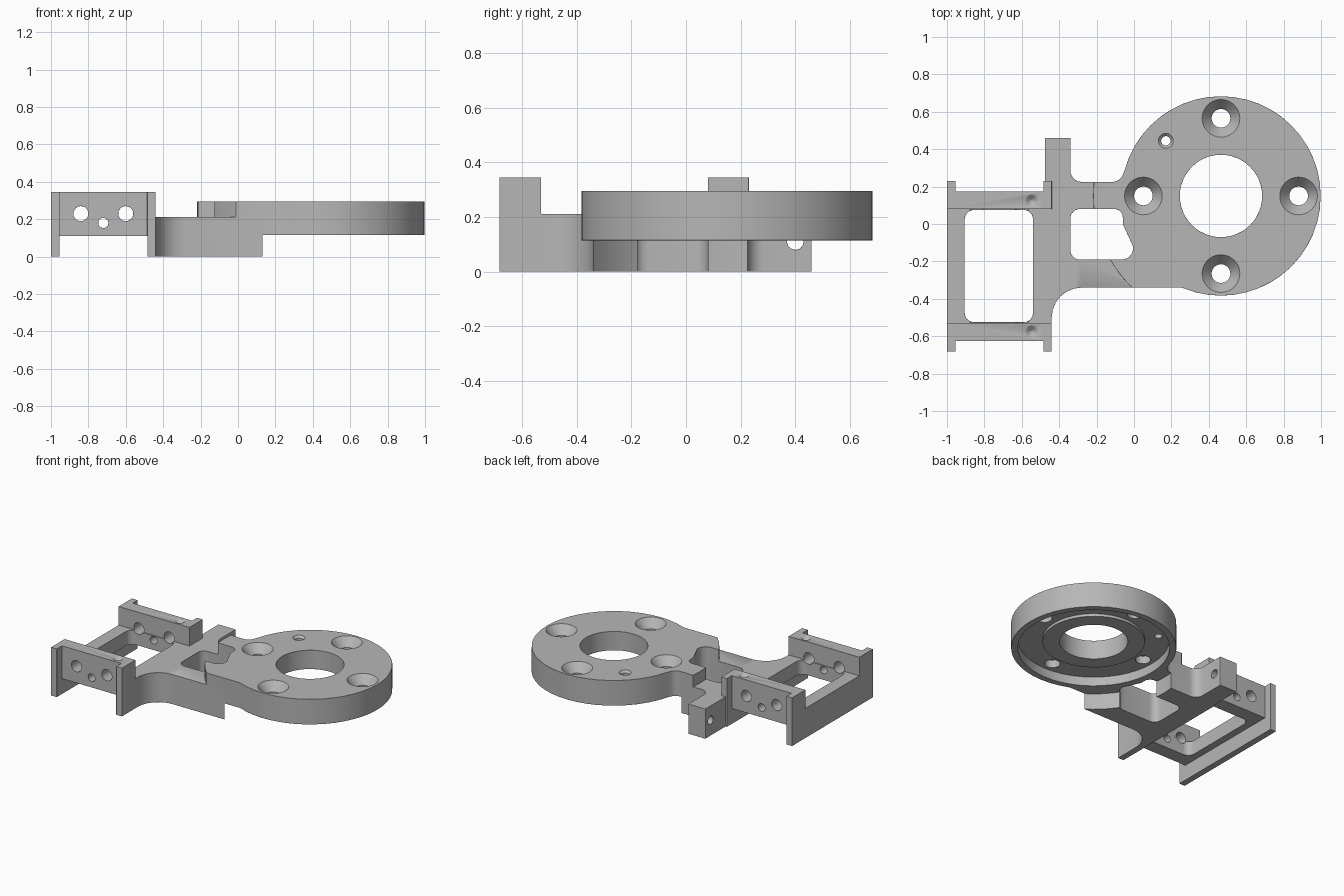
import bpy, bmesh, math
from mathutils import Vector

cube = bpy.data.objects.get("Cube")
if cube:
    bpy.data.objects.remove(cube, do_unlink=True)

grey = bpy.data.materials.new("machined grey")
grey.use_nodes = True
tone = (0.47, 0.47, 0.47, 1)
grey.diffuse_color = tone
for node in grey.node_tree.nodes:
    if node.type == 'BSDF_PRINCIPLED':
        node.inputs["Base Color"].default_value = tone

CX, CY, R = 0.465, 0.15, 0.533      # ring centre and radius
TOP, ARM_TOP, RING_BOTTOM = 0.295, 0.212, 0.115
WALL_TOP, FRAME_BOTTOM = 0.345, 0.11


def make(name, bm):
    bmesh.ops.recalc_face_normals(bm, faces=bm.faces[:])
    mesh = bpy.data.meshes.new(name)
    bm.to_mesh(mesh)
    bm.free()
    mesh.materials.append(grey)
    ob = bpy.data.objects.new(name, mesh)
    bpy.context.scene.collection.objects.link(ob)
    return ob


def loft(name, rings):
    """Closed solid through rings of equal point count."""
    bm = bmesh.new()
    loops = [[bm.verts.new(p) for p in ring] for ring in rings]
    n = len(loops[0])
    for a, b in zip(loops, loops[1:]):
        for i in range(n):
            j = (i + 1) % n
            bm.faces.new((a[i], a[j], b[j], b[i]))
    bm.faces.new(loops[0])
    bm.faces.new(loops[-1])
    return make(name, bm)


def prism(name, pts, z0, z1):
    return loft(name, [[(x, y, z) for x, y in pts] for z in (z0, z1)])


def box(name, x0, x1, y0, y1, z0, z1):
    return prism(name, [(x0, y0), (x1, y0), (x1, y1), (x0, y1)], z0, z1)


def lathe(name, x, y, profile, n=32):
    """Turned solid from (radius, height) pairs."""
    turn = [2 * math.pi * i / n for i in range(n)]
    return loft(name, [[(x + r * math.cos(t), y + r * math.sin(t), z) for t in turn]
                       for r, z in profile])


def rounded(corners, steps=6):
    """Outline from (x, y, fillet radius) corners."""
    out = []
    n = len(corners)
    for i, (x, y, r) in enumerate(corners):
        p = Vector((x, y))
        if not r:
            out.append((x, y))
            continue
        a = (Vector(corners[i - 1][:2]) - p).normalized()
        b = (Vector(corners[(i + 1) % n][:2]) - p).normalized()
        half = a.angle(b) / 2
        centre = p + (a + b).normalized() * (r / math.sin(half))
        start = (p + a * (r / math.tan(half)) - centre).normalized()
        end = (p + b * (r / math.tan(half)) - centre).normalized()
        for k in range(steps + 1):
            out.append(tuple(centre + start.slerp(end, k / steps) * r))
    return out


def apply_mod(ob, mod):
    bpy.context.view_layer.objects.active = ob
    bpy.ops.object.modifier_apply(modifier=mod.name)


def combine(ob, other, operation):
    bpy.context.view_layer.update()
    mod = ob.modifiers.new("join", 'BOOLEAN')
    mod.operation, mod.object, mod.solver = operation, other, 'EXACT'
    apply_mod(ob, mod)
    bpy.data.objects.remove(other, do_unlink=True)


def add(other):
    combine(bracket, other, 'UNION')


def cut(other):
    combine(bracket, other, 'DIFFERENCE')


# Arm with side post: low part cleared around the ring, raised part near the ring
arm = rounded([(-0.485, -0.6, 0), (-0.44, -0.6, 0), (-0.44, -0.34, 0.16), (0.3, -0.34, 0),
               (0.3, 0.1, 0), (0.1, 0.39, 0), (-0.01, 0.39, 0), (-0.075, 0.225, 0.06),
               (-0.34, 0.225, 0.06), (-0.34, 0.46, 0), (-0.475, 0.46, 0), (-0.475, 0.2, 0),
               (-0.485, 0.2, 0)])
bracket = prism("mounting_bracket", arm, 0, ARM_TOP)
cut(lathe("clearance", CX, CY, [(0.593, -0.1), (0.593, RING_BOTTOM)], 64))
raised = prism("raised_arm", arm, RING_BOTTOM, TOP)
combine(raised, lathe("raised_limit", CX, CY, [(0.683, 0), (0.683, 1)], 64), 'INTERSECT')
add(raised)

# Round mounting ring
add(lathe("ring", CX, CY, [(R, RING_BOTTOM), (R, TOP)], 48))

# Rectangular frame: plate, two walls, and a fin with uprights on each side
add(box("frame_plate", -1, -0.44, -0.6, 0.16, FRAME_BOTTOM, ARM_TOP))
for y0, y1 in ((-0.625, -0.53), (0.08, 0.175)):
    add(box("wall", -0.98, -0.46, y0, y1, FRAME_BOTTOM, WALL_TOP))
for x0 in (-1, -0.485):
    x1 = x0 + 0.045
    add(box("fin", x0, x1, -0.683, 0.23, 0, ARM_TOP))
    for y0, y1 in ((-0.683, -0.53), (0.08, 0.23)):
        add(box("upright", x0, x1, y0, y1, 0, WALL_TOP))

# Rounded openings in the frame and the arm
cut(prism("frame_opening", rounded([(-0.905, -0.525, 0.05), (-0.54, -0.525, 0.05),
                                    (-0.54, 0.075, 0.05), (-0.905, 0.075, 0.05)]), -1, 1))
cut(prism("arm_opening", rounded([(-0.34, -0.19, 0.05), (-0.005, -0.19, 0.06),
                                  (-0.005, -0.12, 0.02), (-0.06, 0.0, 0.05),
                                  (-0.06, 0.08, 0.045), (-0.34, 0.08, 0.05)]), -1, 1))

# Ring bore, underside recess and countersunk screw holes
cut(lathe("recess", CX, CY, [(0.49, 0), (0.49, 0.18), (0.33, 0.18), (0.33, 0.16)], 48))
cut(lathe("bore", CX, CY, [(0.22, 0), (0.22, 1)], 48))
for k in range(4):
    t = k * math.pi / 2
    cut(lathe("screw_hole", CX + 0.415 * math.cos(t), CY + 0.415 * math.sin(t),
              [(0.05, 0.13), (0.05, 0.235), (0.105, 0.3)]))
cut(lathe("pin_hole", 0.17, 0.445, [(0.025, 0.1), (0.025, 0.28), (0.045, 0.3)], 20))

# Dimples on the walls
for y in (-0.575, 0.125):
    cut(lathe("dimple", -0.547, y, [(0.006, 0.31), (0.036, 0.35)], 20))


# Horizontal holes through both walls and through the post
def cross_hole(r, reach, place, turn):
    hole = lathe("cross_hole", 0, 0, [(r, -reach), (r, reach)], 24)
    hole.rotation_euler, hole.location = turn, place
    cut(hole)


for x, z, r in ((-0.84, 0.23, 0.04), (-0.6, 0.23, 0.04), (-0.72, 0.18, 0.027)):
    cross_hole(r, 1, (x, 0, z), (math.pi / 2, 0, 0))
cross_hole(0.03, 0.1, (-0.4, 0.4, 0.11), (0, math.pi / 2, 0))

# Clean flat faces, then a fine chamfer on the sharp edges
bm = bmesh.new()
bm.from_mesh(bracket.data)
bmesh.ops.remove_doubles(bm, verts=bm.verts[:], dist=0.0004)
bmesh.ops.dissolve_limit(bm, angle_limit=math.radians(1), verts=bm.verts[:], edges=bm.edges[:])
bm.to_mesh(bracket.data)
bm.free()
chamfer = bracket.modifiers.new("chamfer", 'BEVEL')
chamfer.width, chamfer.segments = 0.008, 1
chamfer.limit_method, chamfer.angle_limit = 'ANGLE', math.radians(50)
apply_mod(bracket, chamfer)

bpy.ops.object.select_all(action='DESELECT')
bracket.select_set(True)
bpy.context.view_layer.objects.active = bracket
bpy.ops.object.shade_smooth_by_angle(angle=math.radians(28))
